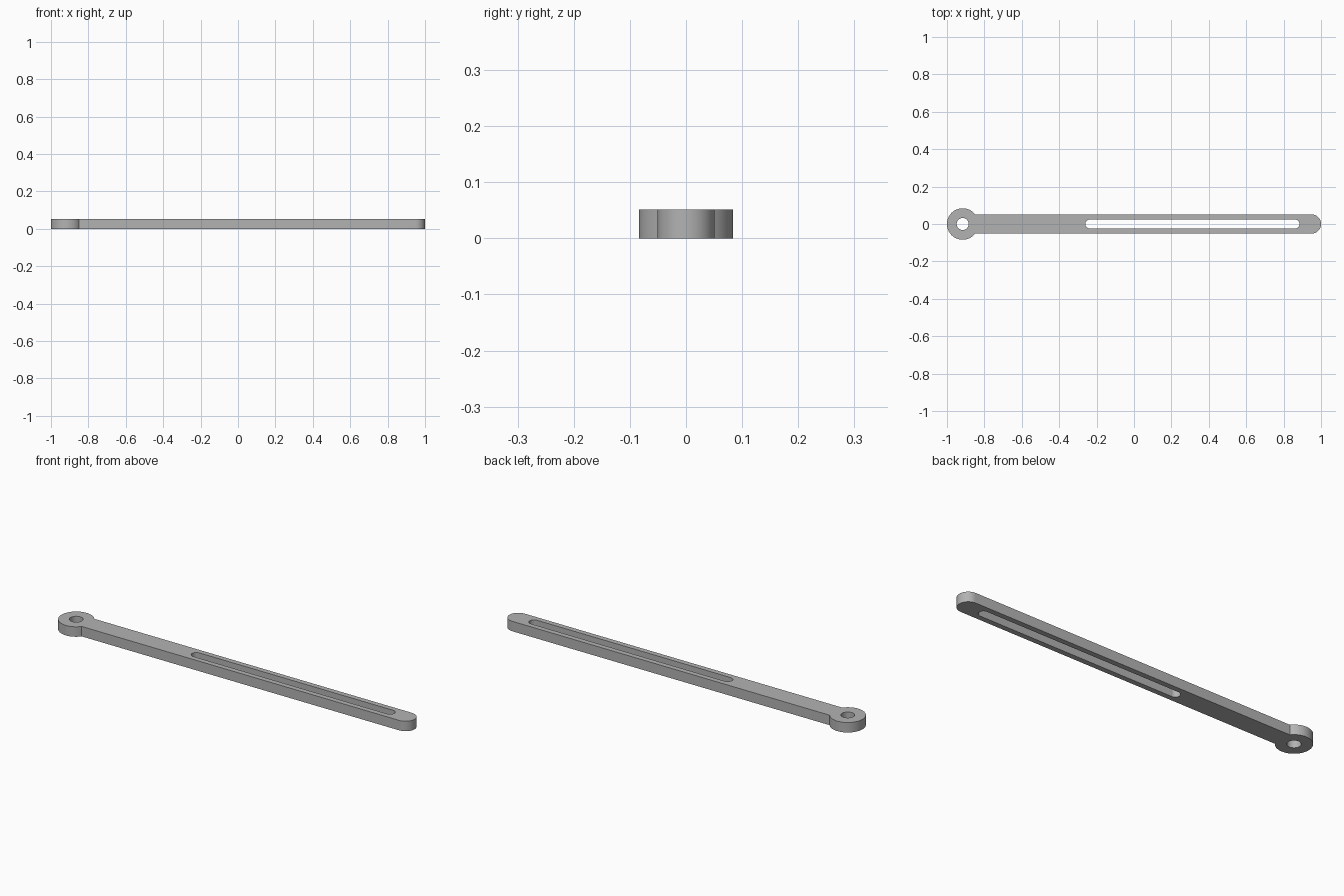
import bpy, bmesh
from math import pi, sin, cos, acos, asin

cube = bpy.data.objects.get("Cube")
if cube:
    bpy.data.objects.remove(cube, do_unlink=True)

THICK = 0.051
EYE_X, EYE_R, HOLE_R = -0.916, 0.084, 0.032
BAR_R = 0.051
SLOT_R, SLOT_MIN, SLOT_MAX = 0.024, -0.26, 0.885


def arc(cx, r, start, end, steps, closed=False):
    """Points on an arc about (cx, 0); a closed arc omits its last point."""
    count = steps if closed else steps + 1
    angles = [start + (end - start) * i / steps for i in range(count)]
    return [(cx + r * cos(a), r * sin(a)) for a in angles]


# Outline: round eye joined to a bar with a rounded tip
join = asin(BAR_R / EYE_R)
outline = (arc(EYE_X, EYE_R, join, 2 * pi - join, 64)
           + arc(1 - BAR_R, BAR_R, -pi / 2, pi / 2, 32))
# Pivot hole and long slot
pivot_hole = arc(EYE_X, HOLE_R, 0, 2 * pi, 48, closed=True)
slot = (arc(SLOT_MAX - SLOT_R, SLOT_R, -pi / 2, pi / 2, 24)
        + arc(SLOT_MIN + SLOT_R, SLOT_R, pi / 2, 3 * pi / 2, 24))

# Fill the flat profile, then extrude it to a solid plate
bm = bmesh.new()
edges = []
for loop in (outline, pivot_hole, slot):
    verts = [bm.verts.new((x, y, 0)) for x, y in loop]
    edges += [bm.edges.new((v, verts[i - 1])) for i, v in enumerate(verts)]
bmesh.ops.triangle_fill(bm, edges=edges, use_beauty=True, normal=(0, 0, 1))
bmesh.ops.dissolve_limit(bm, angle_limit=0.001, verts=[], edges=bm.edges[:])
result = bmesh.ops.extrude_face_region(bm, geom=bm.faces[:], use_keep_orig=True)
top = [g for g in result["geom"] if isinstance(g, bmesh.types.BMVert)]
bmesh.ops.translate(bm, verts=top, vec=(0, 0, THICK))
bmesh.ops.recalc_face_normals(bm, faces=bm.faces[:])

mesh = bpy.data.meshes.new("slotted_arm")
bm.to_mesh(mesh)
bm.free()
arm = bpy.data.objects.new("slotted_arm", mesh)
bpy.context.collection.objects.link(arm)

# Plain grey finish
grey = bpy.data.materials.new("plain_grey")
grey.use_nodes = True
colour = (0.45, 0.45, 0.45, 1)
grey.diffuse_color = colour
grey.node_tree.nodes["Principled BSDF"].inputs["Base Color"].default_value = colour
mesh.materials.append(grey)

# Smooth curved walls, crisp rims
bpy.ops.object.select_all(action="DESELECT")
arm.select_set(True)
bpy.context.view_layer.objects.active = arm
bpy.ops.object.shade_smooth_by_angle(angle=pi / 6)
